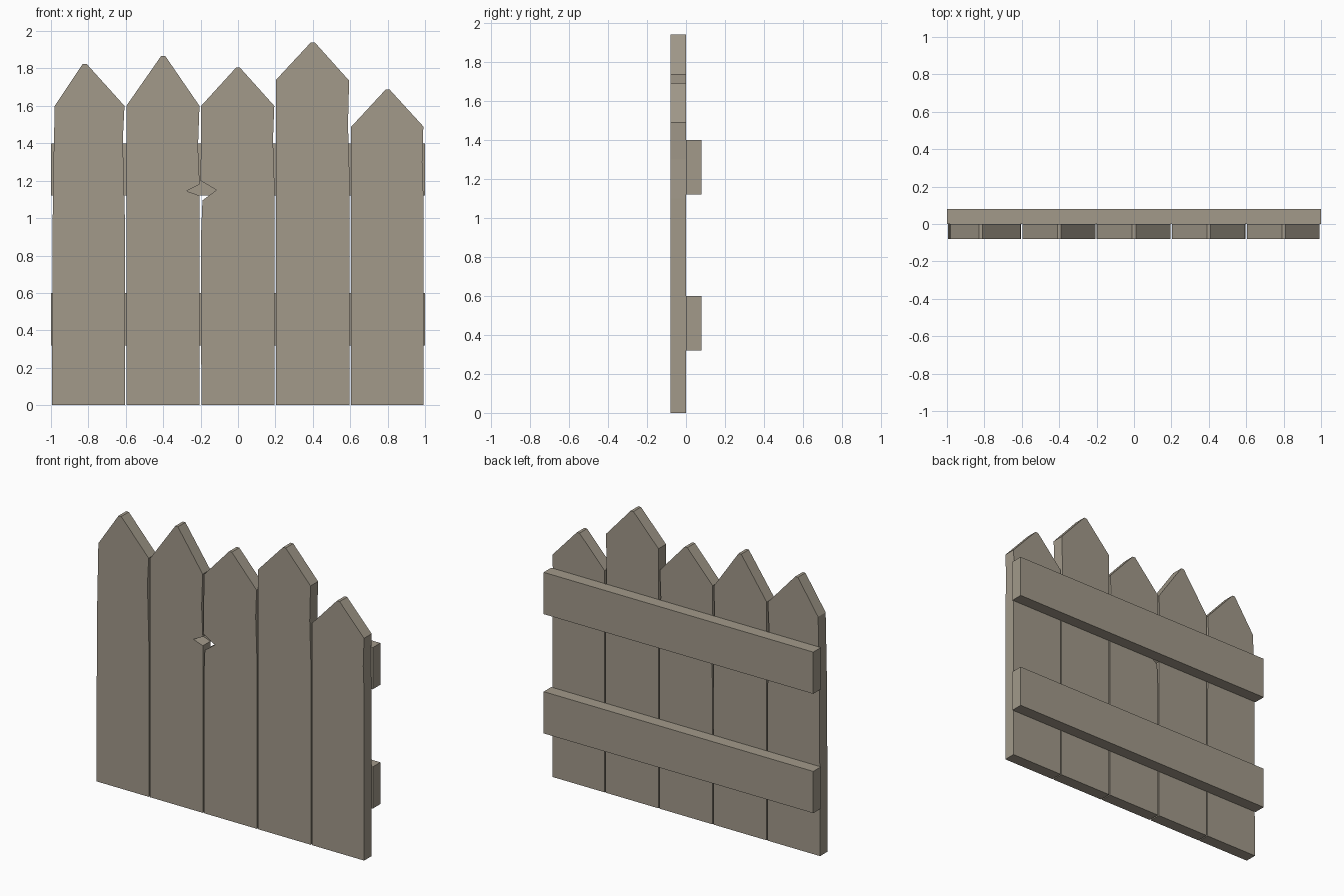
import bpy, bmesh

if "Cube" in bpy.data.objects:
    bpy.data.objects.remove(bpy.data.objects["Cube"])

wood = bpy.data.materials.new("weathered_wood")
wood.diffuse_color = (0.36, 0.32, 0.255, 1)
wood.use_nodes = True
wood.node_tree.nodes["Principled BSDF"].inputs["Base Color"].default_value = wood.diffuse_color


def slab(name, outline, y0, y1):
    """Extrude an x/z outline from y0 to y1."""
    bm = bmesh.new()
    face = bm.faces.new([bm.verts.new((x, y0, z)) for x, z in outline])
    ext = bmesh.ops.extrude_face_region(bm, geom=[face])
    verts = [v for v in ext["geom"] if isinstance(v, bmesh.types.BMVert)]
    bmesh.ops.translate(bm, verts=verts, vec=(0, y1 - y0, 0))
    bmesh.ops.recalc_face_normals(bm, faces=bm.faces)
    mesh = bpy.data.meshes.new(name)
    bm.to_mesh(mesh)
    bm.free()
    mesh.materials.append(wood)
    ob = bpy.data.objects.new(name, mesh)
    bpy.context.collection.objects.link(ob)
    return ob


# Pickets: bottom corners, right edge upwards, blunt peak, left edge downwards
T = 0.01  # half width of the blunt tip
pickets = [
    # bottom x range, right edge points, peak, left edge points
    ((-0.995, -0.605), [(-0.605, 1.0), (-0.616, 1.42), (-0.607, 1.6)],
     (-0.82, 1.825), [(-0.98, 1.6), (-0.99, 1.12)]),
    ((-0.597, -0.205), [(-0.205, 1.12), (-0.275, 1.145), (-0.205, 1.18),
                        (-0.214, 1.38), (-0.206, 1.6)],
     (-0.40, 1.868), [(-0.597, 1.6)]),
    ((-0.196, 0.196), [(0.196, 1.15), (0.187, 1.42), (0.194, 1.6)],
     (0.0, 1.805), [(-0.197, 1.6), (-0.2, 1.2), (-0.115, 1.15),
                    (-0.19, 1.095), (-0.198, 0.9)]),
    ((0.204, 0.596), [(0.597, 1.2), (0.588, 1.5), (0.594, 1.735)],
     (0.40, 1.94), [(0.204, 1.74)]),
    ((0.604, 0.992), [(0.992, 1.1), (0.985, 1.3), (0.991, 1.49)],
     (0.80, 1.688), [(0.604, 1.487)]),
]
for i, ((x0, x1), right, (px, pz), left) in enumerate(pickets, 1):
    outline = [(x0, 0), (x1, 0)] + right + [(px + T, pz), (px - T, pz)] + left
    slab(f"picket_{i}", outline, -0.08, 0.0)

# Two rails across the back
for name, z in (("lower_rail", 0.32), ("upper_rail", 1.12)):
    slab(name, [(-1, z), (1, z), (1, z + 0.28), (-1, z + 0.28)], 0.0, 0.08)
